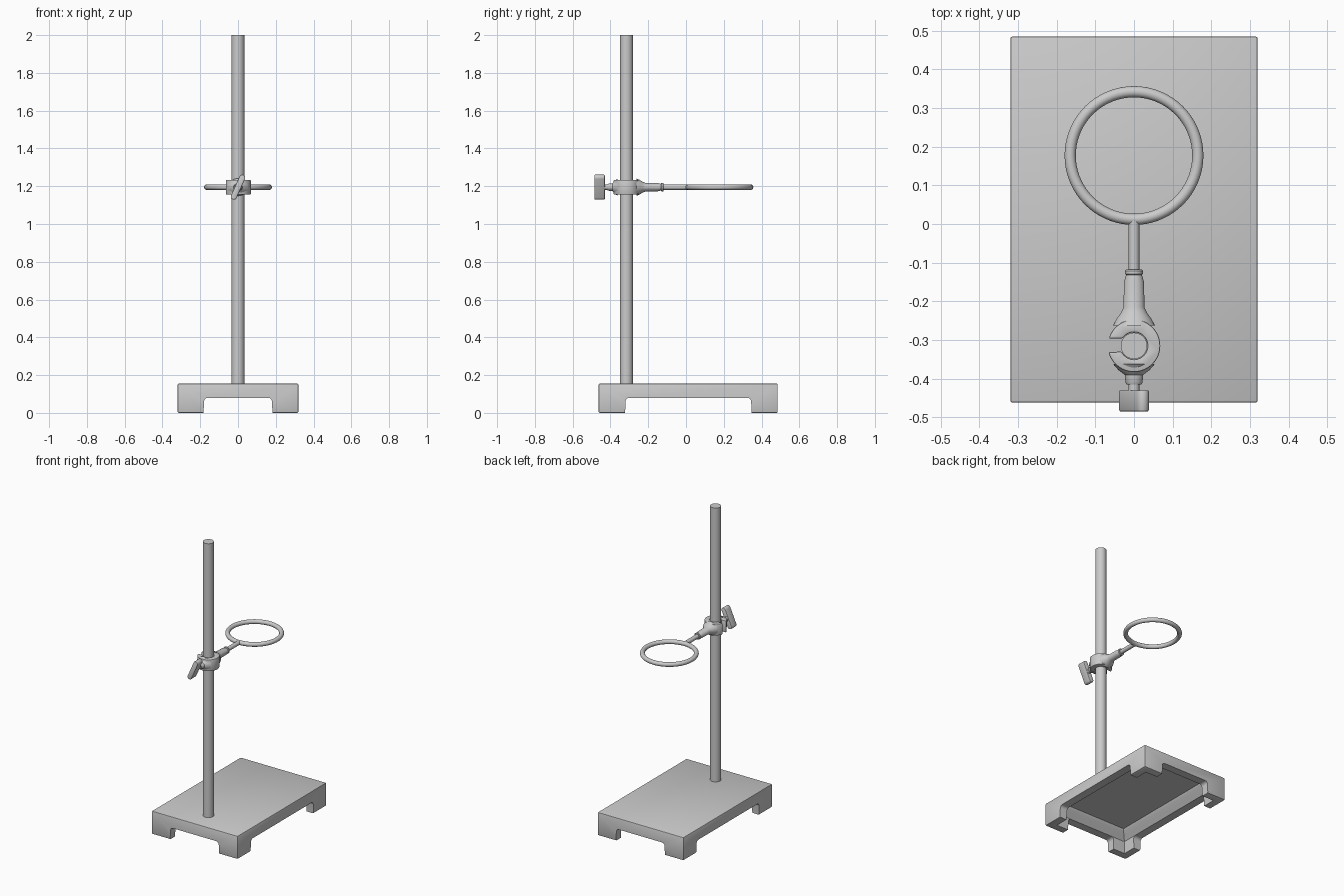
import bpy, bmesh, math
from mathutils import Matrix, Vector

cube = bpy.data.objects.get("Cube")
if cube:
    bpy.data.objects.remove(cube, do_unlink=True)

# One grey metal for everything
metal = bpy.data.materials.new("grey_metal")
metal.use_nodes = True
GREY = (0.6, 0.6, 0.6, 1)
metal.diffuse_color = GREY
metal.node_tree.nodes["Principled BSDF"].inputs["Base Color"].default_value = GREY

ROD_Y = -0.315     # upright rod position
ARM_Z = 1.195      # height of clamp and ring
ROD_R = 0.034


def finish(bm, name, bevel=0, smooth=True):
    bmesh.ops.recalc_face_normals(bm, faces=bm.faces)
    mesh = bpy.data.meshes.new(name)
    bm.to_mesh(mesh)
    bm.free()
    obj = bpy.data.objects.new(name, mesh)
    bpy.context.collection.objects.link(obj)
    mesh.materials.append(metal)
    bpy.ops.object.select_all(action='DESELECT')
    obj.select_set(True)
    bpy.context.view_layer.objects.active = obj
    if bevel:
        mod = obj.modifiers.new("soft_edges", 'BEVEL')
        mod.width, mod.segments, mod.limit_method = bevel, 2, 'ANGLE'
        bpy.ops.object.modifier_apply(modifier=mod.name)
    if smooth:
        bpy.ops.object.shade_smooth_by_angle(angle=math.radians(35))
    return obj


def loft(name, loops, **kw):
    """Skin a stack of point loops and cap both ends."""
    bm = bmesh.new()
    rings = [[bm.verts.new(p) for p in loop] for loop in loops]
    n = len(rings[0])
    for a, b in zip(rings, rings[1:]):
        for i in range(n):
            j = (i + 1) % n
            bm.faces.new((a[i], a[j], b[j], b[i]))
    bm.faces.new(rings[0])
    bm.faces.new(rings[-1])
    return finish(bm, name, **kw)


def prism(name, outline, axis, lo, hi, **kw):
    """Extrude a 2D outline along x, y or z."""
    def place(u, v, w):
        return {'x': (w, u, v), 'y': (u, w, v), 'z': (u, v, w)}[axis]
    return loft(name, [[place(u, v, w) for u, v in outline] for w in (lo, hi)], **kw)


def turned(name, profile, flat=1.0, sides=32):
    """Lathe (y, radius) pairs about the arm axis, squashed in z by flat."""
    angles = [2 * math.pi * i / sides for i in range(sides)]
    return loft(name, [[(r * math.cos(a), y, ARM_Z + flat * r * math.sin(a))
                        for a in angles] for y, r in profile])


def arc(cx, cy, r, start, end, n):
    return [(cx + r * math.cos(math.radians(start + (end - start) * i / n)),
             cy + r * math.sin(math.radians(start + (end - start) * i / n)))
            for i in range(n + 1)]


def rect(x, y0, y1, z):
    return [(-x, y0, z), (x, y0, z), (x, y1, z), (-x, y1, z)]


def cut(target, cutter):
    cutter.hide_render = True
    bpy.context.view_layer.objects.active = target
    mod = target.modifiers.new("cut", 'BOOLEAN')
    mod.operation, mod.solver, mod.object = 'DIFFERENCE', 'EXACT', cutter
    bpy.ops.object.modifier_apply(modifier=mod.name)
    bpy.data.objects.remove(cutter, do_unlink=True)


# Base: hollow tray with an arch cut through each side, leaving corner feet
X, Y0, Y1, TOP = 0.32, -0.462, 0.485, 0.155
base = loft("base", [rect(X, Y0, Y1, 0), rect(X, Y0, Y1, TOP)], bevel=0.006)
hollow = [(-0.02, 0.05), (0.08, 0.055), (0.1, 0.072), (0.12, 0.092), (0.135, 0.1)]
cut(base, loft("hollow_cutter", [rect(X - i, Y0 + i, Y1 - i, z) for z, i in hollow]))


def arch(lo, hi):
    r, top = 0.02, 0.08
    return ([(lo - 0.003, -0.02)] + arc(lo + r, top - r, r, 180, 90, 5)
            + arc(hi - r, top - r, r, 90, 0, 5) + [(hi + 0.003, -0.02)])


cut(base, prism("arch_cutter", arch(-0.18, 0.18), 'y', -1, 1))
cut(base, prism("arch_cutter", arch(-0.32, 0.345), 'x', -1, 1))
bpy.context.view_layer.objects.active = base
base.select_set(True)
bpy.ops.object.shade_smooth_by_angle(angle=math.radians(35))

# Upright rod
rod_outline = arc(0, ROD_Y, ROD_R, 0, 360, 40)[:-1]
prism("upright_rod", rod_outline, 'z', 0.14, 2.0)

# C-shaped clamp body, open towards -x
c_outline = (arc(0, ROD_Y, 0.068, -166, 164, 40)
             + arc(0, ROD_Y, ROD_R + 0.001, 147, -155, 32))
prism("clamp_jaw", c_outline, 'z', ARM_Z - 0.039, ARM_Z + 0.039, bevel=0.004)

# Tapered socket behind the jaw, and its collar
turned("clamp_socket", [(-0.262, 0.054), (-0.245, 0.045), (-0.23, 0.034),
                        (-0.215, 0.027), (-0.15, 0.026), (-0.13, 0.02)], flat=0.85)
turned("socket_collar", [(-0.132, 0.02), (-0.129, 0.023), (-0.121, 0.023),
                         (-0.118, 0.02)])

# Boss in front of the jaw for the thumb screw
turned("screw_boss", [(-0.362, 0.054), (-0.378, 0.04), (-0.39, 0.024),
                      (-0.41, 0.022), (-0.415, 0.019)], flat=0.85)
turned("screw_shaft", [(-0.44, 0.014), (-0.352, 0.014)])

# Thumb screw wing: flat rounded bar, tilted about the screw axis
r, half = 0.016, 0.055
wing_outline = arc(0, half, r, 0, 180, 10) + arc(0, -half, r, 180, 360, 10)
wing = prism("thumb_wing", wing_outline, 'y', -0.485, -0.43, bevel=0.004)
wing.data.transform(Matrix.Translation(Vector((0, 0, ARM_Z)))
                    @ Matrix.Rotation(math.radians(24), 4, 'Y'))

# Support ring and its stem
turned("ring_stem", [(-0.13, 0.014), (0.012, 0.014)], sides=24)
bpy.ops.mesh.primitive_torus_add(major_radius=0.165, minor_radius=0.0145,
                                 major_segments=72, minor_segments=16,
                                 location=(0, 0.177, ARM_Z))
ring = bpy.context.object
ring.name = "support_ring"
ring.data.materials.append(metal)
bpy.ops.object.shade_smooth_by_angle(angle=math.radians(35))
